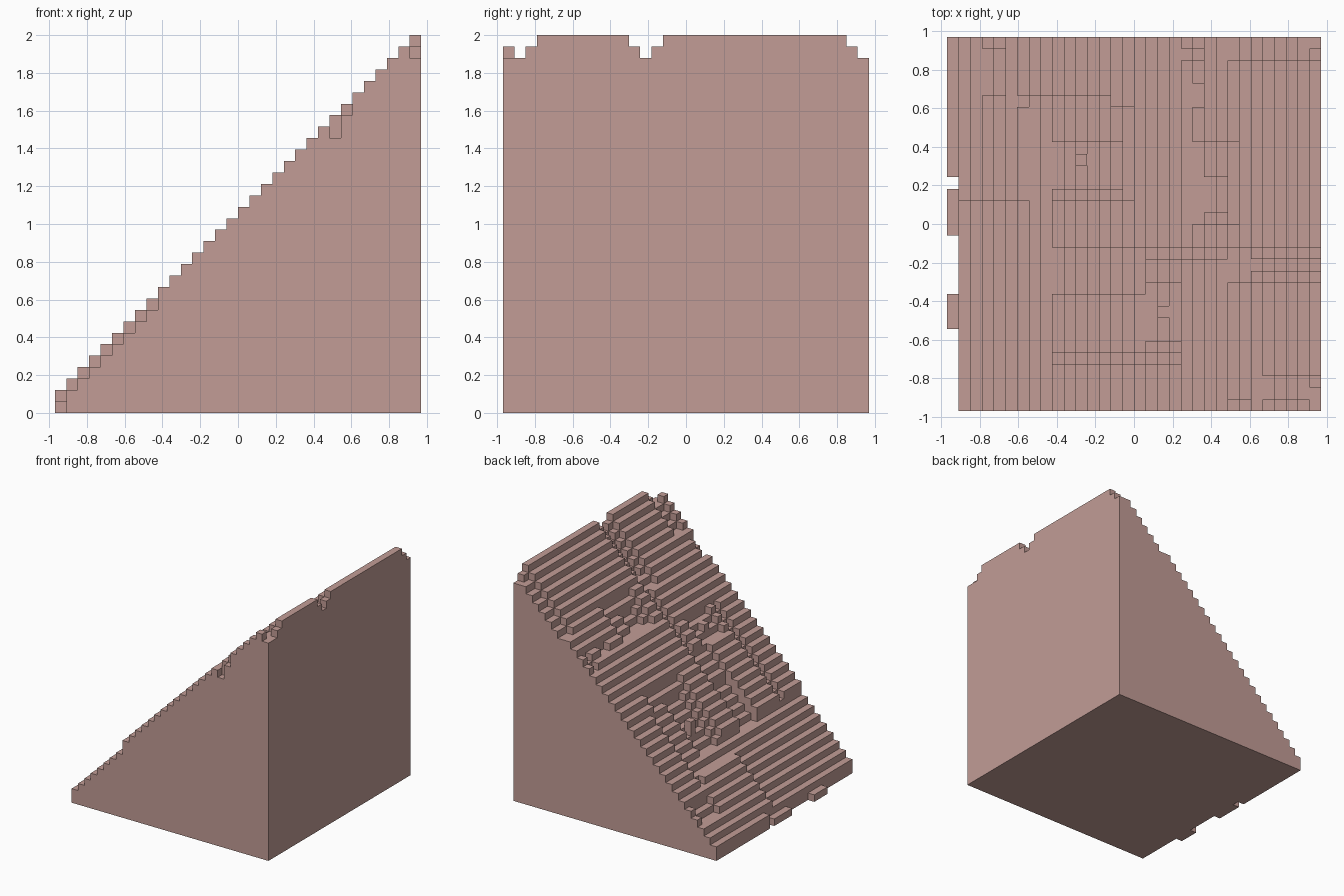
import bpy, bmesh

cube = bpy.data.objects.get("Cube")
if cube:
    bpy.data.objects.remove(cube, do_unlink=True)

N = 32            # blocks along x and y
S = 2.0 / 33      # block size

# Stepped slope: column i rises i + offset blocks; the offset is 2 unless worn away.
# Each patch is x0, x1, y0, y1 in blocks.
worn = [
    (0, 9, 0, 7), (1, 9, 7, 18), (0, 1, 7, 10), (0, 1, 15, 19),       # lower front
    (7, 16, 18, 26), (3, 5, 27, 31), (6, 14, 26, 27),                 # middle valley
    (9, 20, 4, 5), (9, 17, 10, 14), (17, 20, 6, 11),                  # front ledges
    (20, 22, 30, 31), (21, 22, 26, 28), (21, 25, 16, 23),             # back ledges
    (16, 24, 13, 14), (24, 32, 11, 14), (27, 32, 1, 3),               # gully and front top
    (25, 26, 0, 1), (24, 32, 30, 32),
]
deep = [
    (0, 1, 0, 7), (0, 1, 10, 15), (0, 1, 19, 20),                     # gaps in lowest step
    (9, 15, 19, 23), (9, 14, 10, 14), (22, 24, 17, 20),               # hollows
    (26, 32, 12, 13), (24, 25, 0, 1), (31, 32, 0, 2), (31, 32, 31, 32),
]
knobs = [(18, 19, 8, 9), (11, 12, 21, 22), (12, 14, 15, 16)]

offset = [[2] * N for _ in range(N)]
for patches, level in ((worn, 1), (deep, 0), (knobs, 2)):
    for x0, x1, y0, y1 in patches:
        for i in range(x0, x1):
            for j in range(y0, y1):
                offset[i][j] = level


def height(i, j):
    if 0 <= i < N and 0 <= j < N:
        return i + offset[i][j]
    return 0


bm = bmesh.new()


def quad(*points):
    bm.faces.new([bm.verts.new(((x - N / 2) * S, (y - N / 2) * S, z * S))
                  for x, y, z in points])


# Treads, risers and underside
for i in range(N):
    for j in range(N):
        h = height(i, j)
        if h == 0:
            continue
        a, b, c, d = (i, j), (i + 1, j), (i + 1, j + 1), (i, j + 1)
        quad(*[(*p, h) for p in (a, b, c, d)])
        quad(*[(*p, 0) for p in (d, c, b, a)])
        for p, q, di, dj in ((a, b, 0, -1), (b, c, 1, 0), (c, d, 0, 1), (d, a, -1, 0)):
            low = height(i + di, j + dj)
            for z in range(low, h):
                quad((*p, z), (*q, z), (*q, z + 1), (*p, z + 1))

# Weld, then merge flat areas
bmesh.ops.remove_doubles(bm, verts=bm.verts[:], dist=S * 0.01)
bmesh.ops.dissolve_limit(bm, angle_limit=0.01, verts=bm.verts[:], edges=bm.edges[:])
bmesh.ops.triangulate(bm, faces=[f for f in bm.faces if len(f.verts) > 4])

mesh = bpy.data.meshes.new("stepped_slope")
bm.to_mesh(mesh)
bm.free()
slope = bpy.data.objects.new("stepped_slope", mesh)
bpy.context.collection.objects.link(slope)

# Dusty pink stone
colour = (0.54, 0.335, 0.305, 1.0)
stone = bpy.data.materials.new("dusty_pink_stone")
stone.use_nodes = True
stone.diffuse_color = colour
stone.node_tree.nodes["Principled BSDF"].inputs["Base Color"].default_value = colour
mesh.materials.append(stone)
